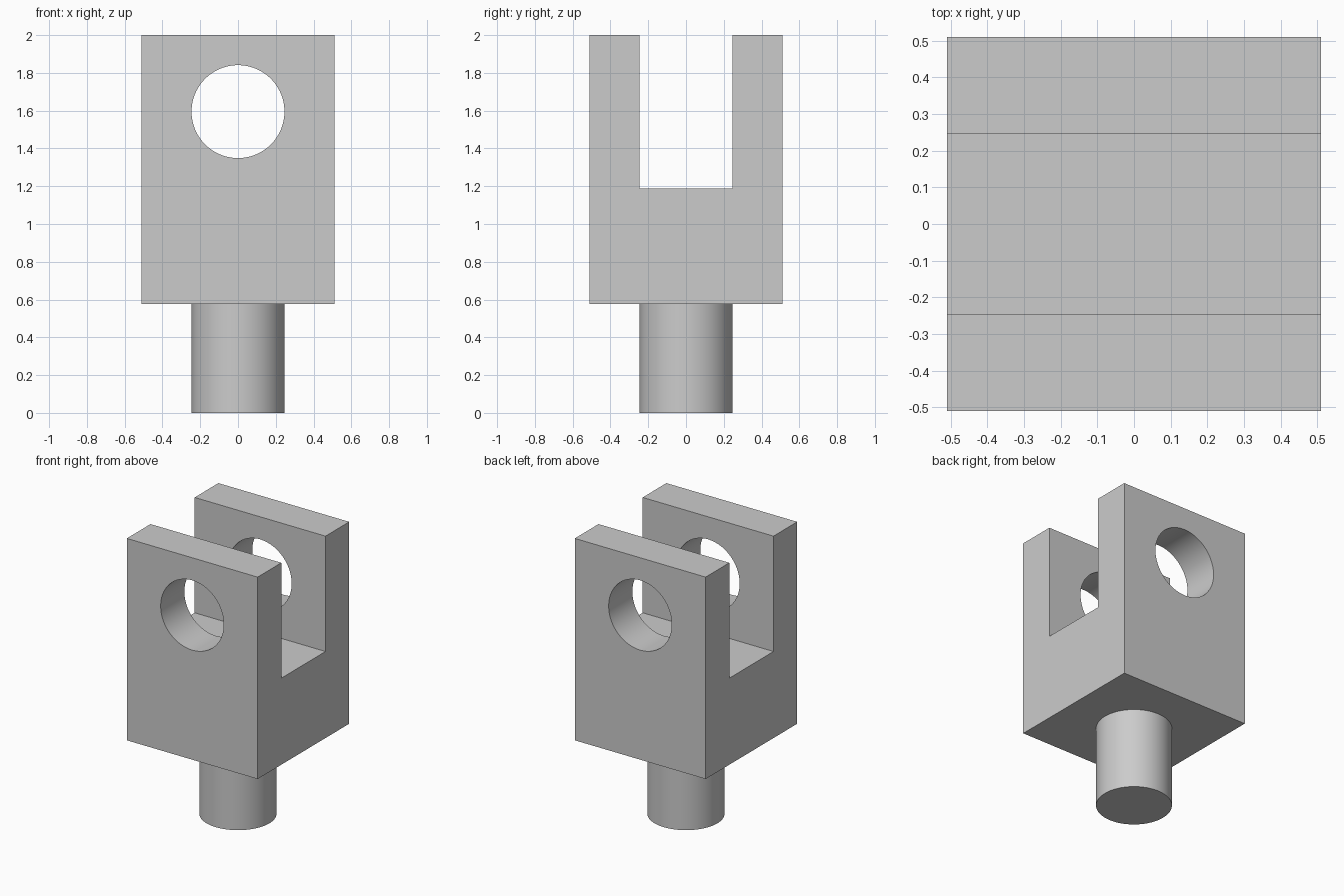
import bpy
import bmesh
import math

default = bpy.data.objects.get("Cube")
if default:
    bpy.data.objects.remove(default, do_unlink=True)

HALF = 0.51          # half width of the block
SLOT = 0.246         # half width of the slot
RADIUS = 0.246       # shank and pin hole
BASE, FLOOR, TOP = 0.577, 1.187, 2.0
HOLE_Z = 1.595

grey = bpy.data.materials.new("light grey")
grey.use_nodes = True
colour = (0.6, 0.6, 0.6, 1)
grey.diffuse_color = colour
grey.node_tree.nodes["Principled BSDF"].inputs["Base Color"].default_value = colour


def cylinder(name, depth, location, rotation=(0, 0, 0)):
    bpy.ops.mesh.primitive_cylinder_add(vertices=96, radius=RADIUS, depth=depth,
                                        location=location, rotation=rotation)
    obj = bpy.context.object
    obj.name = name
    obj.data.materials.append(grey)
    return obj


def smooth(obj):
    bpy.ops.object.select_all(action='DESELECT')
    obj.select_set(True)
    bpy.context.view_layer.objects.active = obj
    bpy.ops.object.shade_smooth_by_angle(angle=math.radians(30))


# Forked block: U-shaped side profile extruded across x
profile = [(-HALF, BASE), (HALF, BASE), (HALF, TOP), (SLOT, TOP),
           (SLOT, FLOOR), (-SLOT, FLOOR), (-SLOT, TOP), (-HALF, TOP)]
bm = bmesh.new()
side = bm.faces.new([bm.verts.new((-HALF, y, z)) for y, z in profile])
extruded = bmesh.ops.extrude_face_region(bm, geom=[side])["geom"]
bmesh.ops.translate(bm, vec=(2 * HALF, 0, 0),
                    verts=[v for v in extruded if isinstance(v, bmesh.types.BMVert)])
bmesh.ops.recalc_face_normals(bm, faces=bm.faces)
mesh = bpy.data.meshes.new("fork_block")
bm.to_mesh(mesh)
bm.free()
block = bpy.data.objects.new("fork_block", mesh)
bpy.context.collection.objects.link(block)
mesh.materials.append(grey)

# Pin hole through both prongs
cutter = cylinder("pin_hole_cutter", 3 * HALF, (0, 0, HOLE_Z), (math.pi / 2, 0, 0))
cutter.hide_render = True
hole = block.modifiers.new("pin_hole", 'BOOLEAN')
hole.operation = 'DIFFERENCE'
hole.solver = 'EXACT'
hole.object = cutter
bpy.context.view_layer.objects.active = block
bpy.ops.object.modifier_apply(modifier=hole.name)
bpy.data.objects.remove(cutter, do_unlink=True)
smooth(block)

# Round shank under the block
shank = cylinder("shank", BASE, (0, 0, BASE / 2))
smooth(shank)
